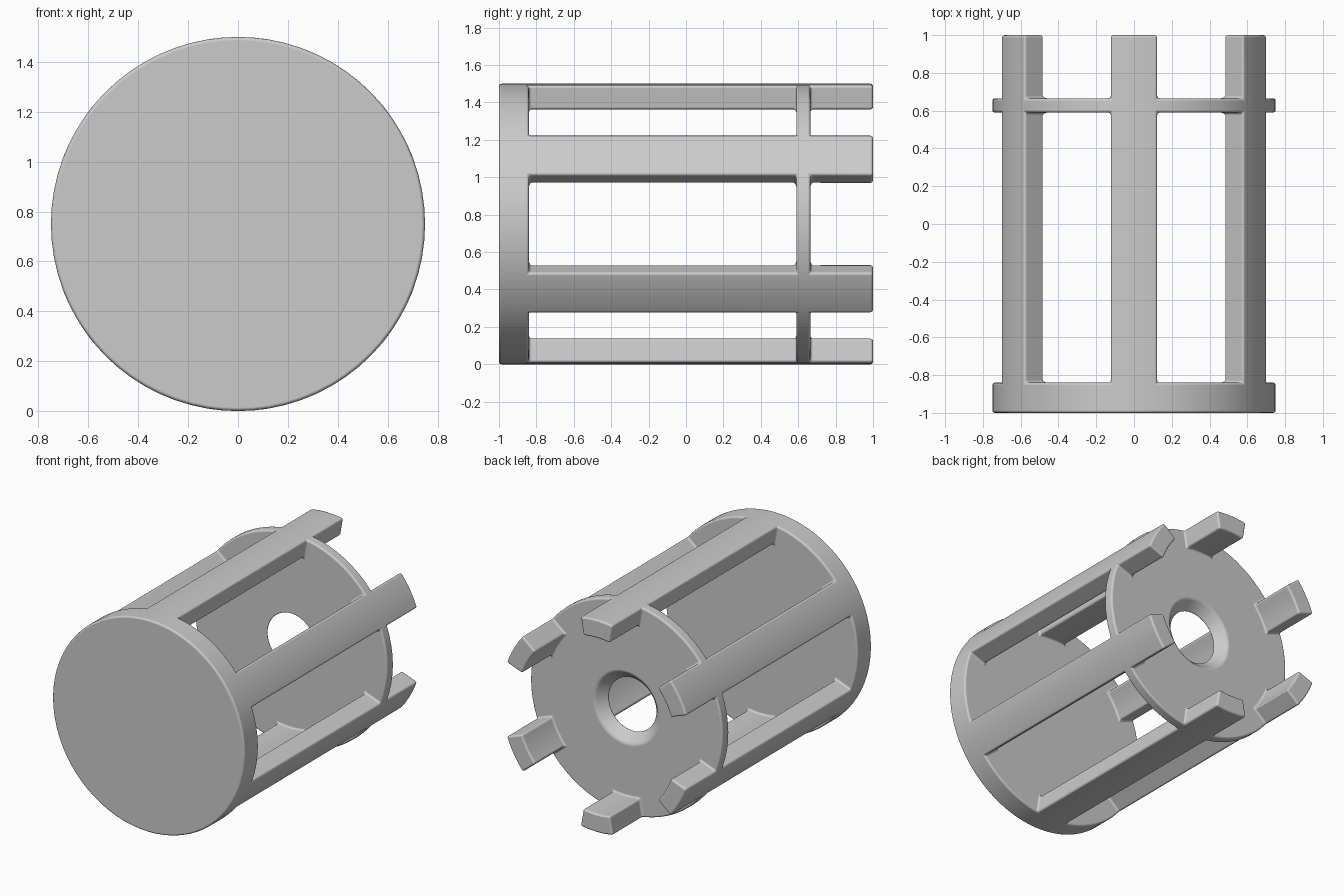
import bpy
import bmesh
from math import asin, cos, sin, tau

cube = bpy.data.objects.get("Cube")
if cube:
    bpy.data.objects.remove(cube, do_unlink=True)

# Main dimensions: the cage lies along y
OUTER, INNER, AXIS_Z = 0.75, 0.62, 0.75
BARS, BAR_STEPS, GAP_STEPS = 6, 4, 8
LEVELS = [-1.0, -0.84, 0.59, 0.665, 1.0]     # disc, open span, plate, prongs
HOLE = [0.18, 0.18, 0.18, 0.25, 0.25]        # countersunk towards the back
DISC, PLATE = 0, 2

# Angular stations: six bars with radial sides, separated by gaps
half = asin(0.125 / OUTER)
sector = tau / BARS
angles, is_bar = [], []
for b in range(BARS):
    start = tau / 4 + b * sector - half
    for i in range(BAR_STEPS):
        angles.append(start + 2 * half * i / BAR_STEPS)
        is_bar.append(True)
    for i in range(GAP_STEPS):
        angles.append(start + 2 * half + (sector - 2 * half) * i / GAP_STEPS)
        is_bar.append(False)
N = len(angles)

bm = bmesh.new()
verts = {}


def point(a, ring, level):
    """Shared vertex at an angular station, ring and level."""
    key = (a % N, ring, level)
    if key not in verts:
        r = (HOLE[level], INNER, OUTER)[ring]
        t = angles[a % N]
        verts[key] = bm.verts.new((r * cos(t), LEVELS[level], AXIS_Z + r * sin(t)))
    return verts[key]


def solid(a, ring, level):
    """Ring 0 is the web of a disc, ring 1 is the outer band or a bar."""
    if ring not in (0, 1) or not 0 <= level < len(LEVELS) - 1:
        return False
    return level in (DISC, PLATE) or (ring == 1 and is_bar[a % N])


# Skin every solid cell only where it meets empty space
for a in range(N):
    for ring in (0, 1):
        for lv in range(len(LEVELS) - 1):
            if not solid(a, ring, lv):
                continue

            def quad(*corners):
                bm.faces.new([point(a + i, ring + j, lv + k) for i, j, k in corners])

            for d in (0, 1):
                if not solid(a + 2 * d - 1, ring, lv):
                    quad((d, 0, 0), (d, 1, 0), (d, 1, 1), (d, 0, 1))
                if not solid(a, ring + 2 * d - 1, lv) and (ring, d, lv) != (0, 0, DISC):
                    quad((0, d, 0), (1, d, 0), (1, d, 1), (0, d, 1))
                if not solid(a, ring, lv + 2 * d - 1):
                    quad((0, 0, d), (1, 0, d), (1, 1, d), (0, 1, d))

# Close the middle of the front disc on both sides
for level in (0, 1):
    bm.faces.new([point(a, 0, level) for a in range(N)])
bmesh.ops.recalc_face_normals(bm, faces=bm.faces)
for face in bm.faces:
    face.smooth = True

mesh = bpy.data.meshes.new("slotted_cage")
bm.to_mesh(mesh)
bm.free()
cage = bpy.data.objects.new("slotted_cage", mesh)
bpy.context.collection.objects.link(cage)

# Soft edges and fillets
bevel = cage.modifiers.new("soft_edges", "BEVEL")
bevel.width = 0.014
bevel.segments = 3
bevel.limit_method = "ANGLE"
bevel.harden_normals = True

# Plain grey finish
grey = bpy.data.materials.new("plain_grey")
grey.use_nodes = True
colour = (0.6, 0.6, 0.6, 1.0)
grey.diffuse_color = colour
grey.node_tree.nodes["Principled BSDF"].inputs["Base Color"].default_value = colour
mesh.materials.append(grey)
